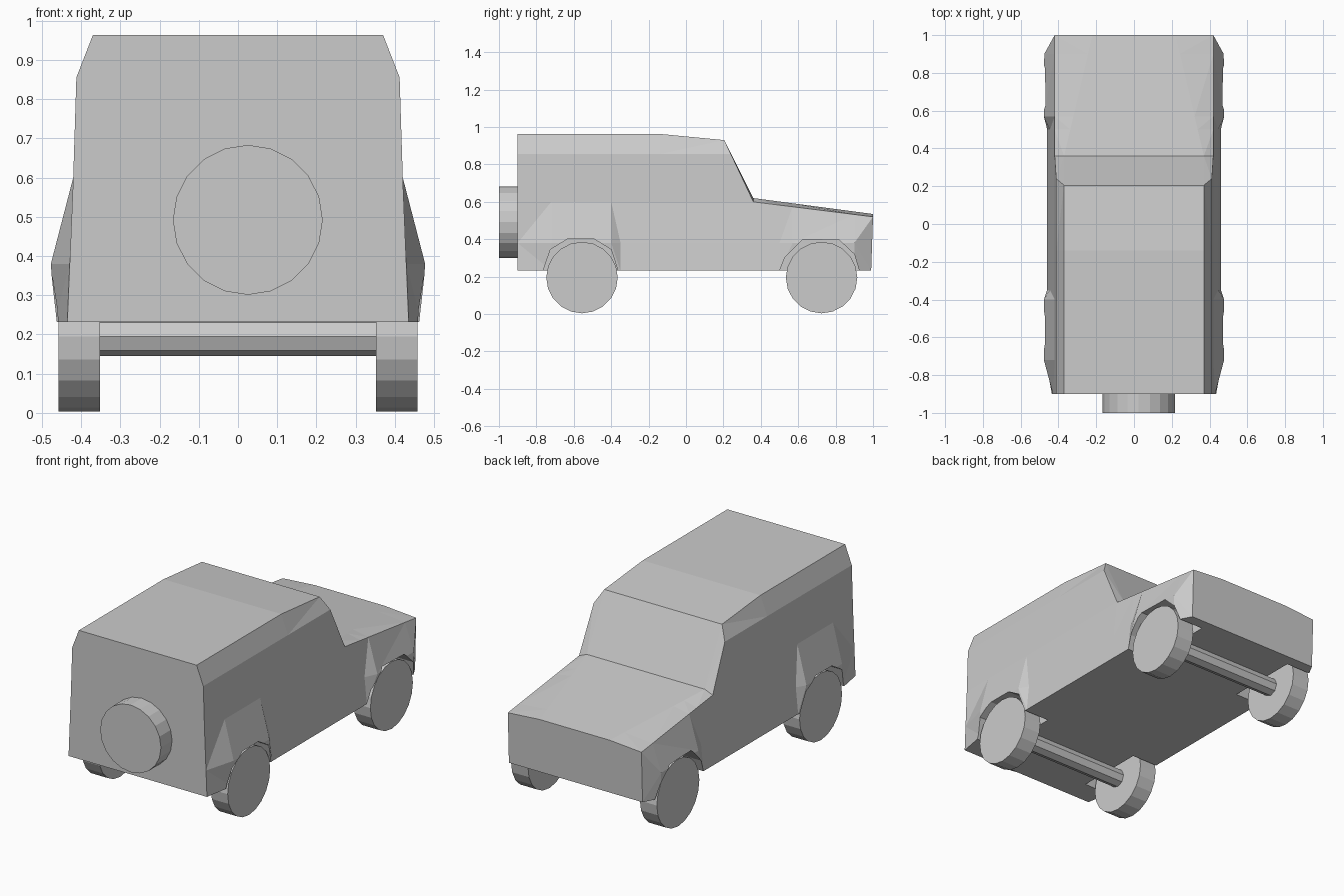
import bpy, bmesh, math
from mathutils import Matrix

if "Cube" in bpy.data.objects:
    bpy.data.objects.remove(bpy.data.objects["Cube"])

grey = bpy.data.materials.new("plain grey")
grey.diffuse_color = (0.6, 0.6, 0.6, 1)
grey.use_nodes = True
grey.node_tree.nodes["Principled BSDF"].inputs["Base Color"].default_value = grey.diffuse_color


def make_object(name, bm, hidden=False):
    bmesh.ops.recalc_face_normals(bm, faces=bm.faces)
    mesh = bpy.data.meshes.new(name)
    bm.to_mesh(mesh)
    bm.free()
    mesh.materials.append(grey)
    ob = bpy.data.objects.new(name, mesh)
    bpy.context.collection.objects.link(ob)
    ob.hide_render = hidden
    return ob


def cylinder(name, centre, radius, depth, sides, axis):
    bm = bmesh.new()
    bmesh.ops.create_cone(bm, cap_ends=True, segments=sides, radius1=radius,
                          radius2=radius, depth=depth)
    turn = Matrix.Rotation(math.pi / 2, 4, 'Y' if axis == 'x' else 'X')
    bm.transform(Matrix.Translation(centre) @ turn)
    return make_object(name, bm)


# Body: sections along y as (y, sill half width, flare half width)
STATIONS = [(-0.90, .435, .429), (-0.72, .467, .477), (-0.40, .467, .477),
            (-0.35, .46, .445), (-0.14, .46, .445), (0.205, .46, .445),
            (0.36, .46, .445), (0.50, .46, .445), (0.57, .467, .477),
            (0.90, .467, .475), (1.00, .42, .42)]


def half_section(y, sill, flare):
    t = max(0, (y - 0.36) / 0.64)            # along the bonnet
    belt = (.42, y, .60 - .08 * t)
    low_y = .99 if y == 1 else y
    pts = [(sill, low_y, .232), (flare, (low_y + y) / 2, .38), belt]
    if y < 0.3:                              # cabin
        s = max(0, (y + 0.14) / 0.345)
        pts += [(.412, .24 if y > 0.2 else y, .855), (.37, y, .963 - .033 * s)]
    else:                                    # bonnet
        pts += [belt, (.37 - .15 * t, y, .62 - .085 * t)]
    return pts


bm = bmesh.new()
rings = []
for st in STATIONS:
    right = half_section(*st)
    ring = right + [(-x, y, z) for x, y, z in reversed(right)]
    rings.append([bm.verts.new(p) for p in ring])
for a, b in zip(rings, rings[1:]):
    for i in range(len(a)):
        j = (i + 1) % len(a)
        bm.faces.new((a[i], a[j], b[j], b[i]))
bm.faces.new(rings[0])
bm.faces.new(rings[-1])
bmesh.ops.remove_doubles(bm, verts=bm.verts, dist=0.0005)
bmesh.ops.triangulate(bm, faces=[f for f in bm.faces if len(f.verts) == 4])
body = make_object("body", bm)

# Wheel arches cut into the body
ARCHES = {
    "rear": [(-.768, .22), (-.725, .345), (-.635, .40), (-.49, .40),
             (-.40, .345), (-.36, .22)],
    "front": [(.495, .22), (.53, .305), (.625, .40), (.82, .395),
              (.90, .32), (.93, .22)],
}
for end, outline in ARCHES.items():
    for side, s in (("left", -1), ("right", 1)):
        bm = bmesh.new()
        face = bm.faces.new([bm.verts.new((s * .30, y, z)) for y, z in outline])
        ext = bmesh.ops.extrude_face_region(bm, geom=[face])
        bmesh.ops.translate(bm, vec=(s * .3, 0, 0), verts=[
            v for v in ext["geom"] if isinstance(v, bmesh.types.BMVert)])
        cutter = make_object(f"{end}_{side}_arch_cutter", bm, hidden=True)
        cutter.hide_viewport = True
        mod = body.modifiers.new(f"{end} {side} arch", 'BOOLEAN')
        mod.operation = 'DIFFERENCE'
        mod.solver = 'EXACT'
        mod.object = cutter

# Wheels and axles
for end, y in (("rear", -.556), ("front", .725)):
    for side, s in (("left", -1), ("right", 1)):
        cylinder(f"{end}_{side}_wheel", (s * .405, y, .195), .191, .106, 20, 'x')
    cylinder(f"{end}_axle", (0, y, .195), .05, .71, 8, 'x')

# Spare wheel on the tailgate
cylinder("spare_wheel", (.025, -.95, .492), .191, .10, 20, 'y')
